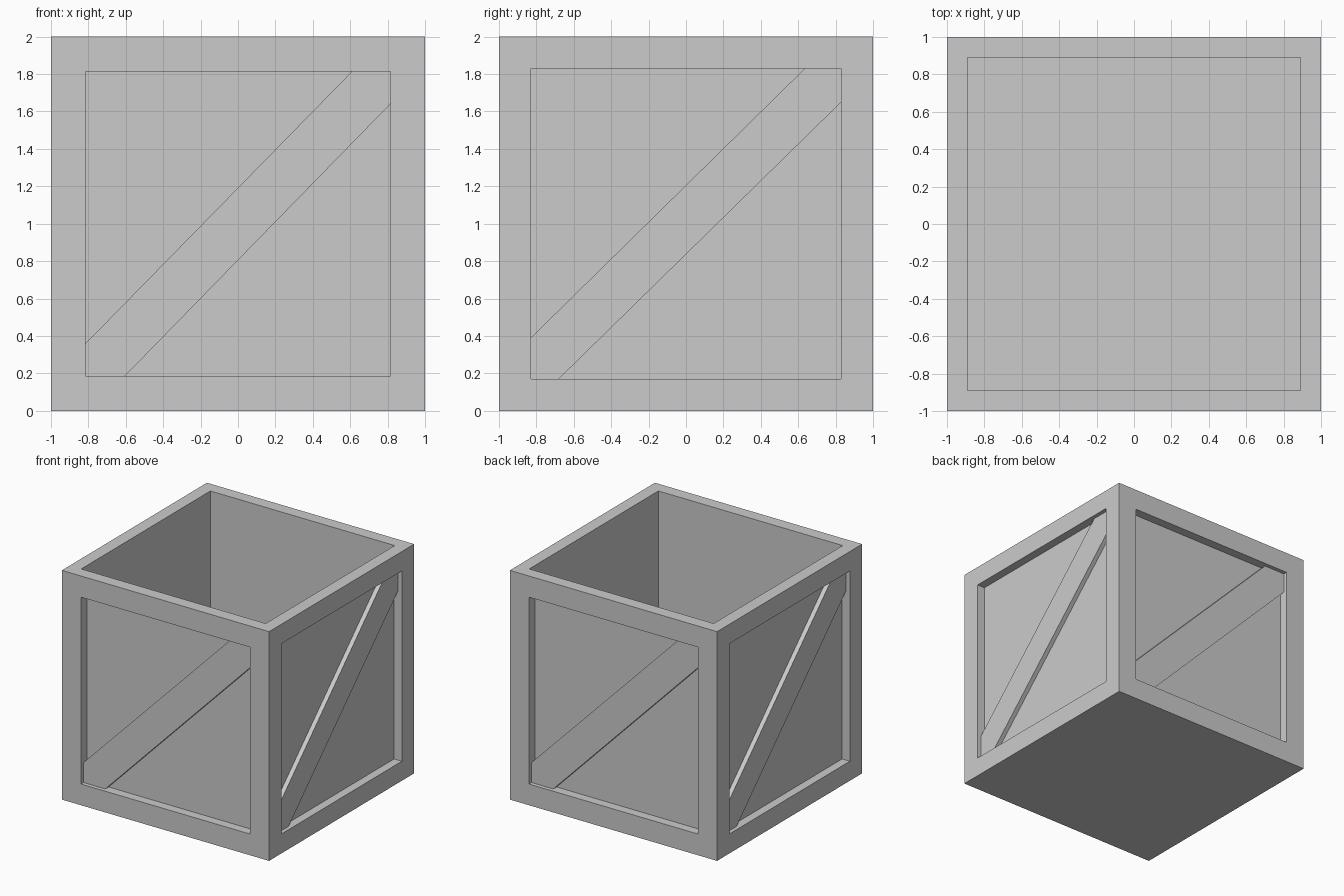
import bpy, bmesh
from math import pi
from mathutils import Matrix, Vector

if "Cube" in bpy.data.objects:
    bpy.data.objects.remove(bpy.data.objects["Cube"])


def finish(bm, name):
    bm.normal_update()
    mesh = bpy.data.meshes.new(name)
    bm.to_mesh(mesh)
    bm.free()
    obj = bpy.data.objects.new(name, mesh)
    bpy.context.collection.objects.link(obj)
    return obj


FRONT_BORDER, SIDE_BORDER, RIM = 0.185, 0.17, 0.11
FRONT_DEPTH, SIDE_DEPTH, FLOOR = 0.08, 0.075, 0.11

# Crate body: box with recessed side panels and a hollow top
bm = bmesh.new()
bmesh.ops.create_cube(bm, size=2, matrix=Matrix.Translation((0, 0, 1)))
bm.normal_update()


def recess(normal, border, depth):
    face = max(bm.faces, key=lambda f: f.normal.dot(Vector(normal)) * f.calc_area())
    bmesh.ops.inset_individual(bm, faces=[face], thickness=border, use_even_offset=True)
    bm.normal_update()
    bmesh.ops.inset_individual(bm, faces=[face], thickness=0, depth=-depth)
    bm.normal_update()


for s in (-1, 1):
    recess((0, s, 0), FRONT_BORDER, FRONT_DEPTH)
    recess((s, 0, 0), SIDE_BORDER, SIDE_DEPTH)
recess((0, 0, 1), RIM, 2 - FLOOR)
finish(bm, "crate_body")


# Diagonal brace: six-sided plank profile, set back inside the recess
def brace(name, profile, depth, angle):
    bm = bmesh.new()
    face = bm.faces.new([bm.verts.new((x, -0.965, z)) for x, z in profile])
    geom = bmesh.ops.extrude_face_region(bm, geom=[face], use_keep_orig=True)["geom"]
    verts = [g for g in geom if isinstance(g, bmesh.types.BMVert)]
    bmesh.ops.translate(bm, verts=verts, vec=(0, depth - 0.035, 0))
    bmesh.ops.recalc_face_normals(bm, faces=bm.faces)
    bm.transform(Matrix.Rotation(angle, 4, 'Z'))
    finish(bm, name)


front = [(-0.815, 0.185), (-0.605, 0.185), (0.815, 1.64),
         (0.815, 1.815), (0.61, 1.815), (-0.815, 0.36)]
side = [(-0.83, 0.17), (-0.68, 0.17), (0.83, 1.65),
        (0.83, 1.83), (0.635, 1.83), (-0.83, 0.39)]
brace("front_brace", front, FRONT_DEPTH, 0)
brace("back_brace", front, FRONT_DEPTH, pi)
brace("right_brace", side, SIDE_DEPTH, pi / 2)
brace("left_brace", side, SIDE_DEPTH, -pi / 2)
